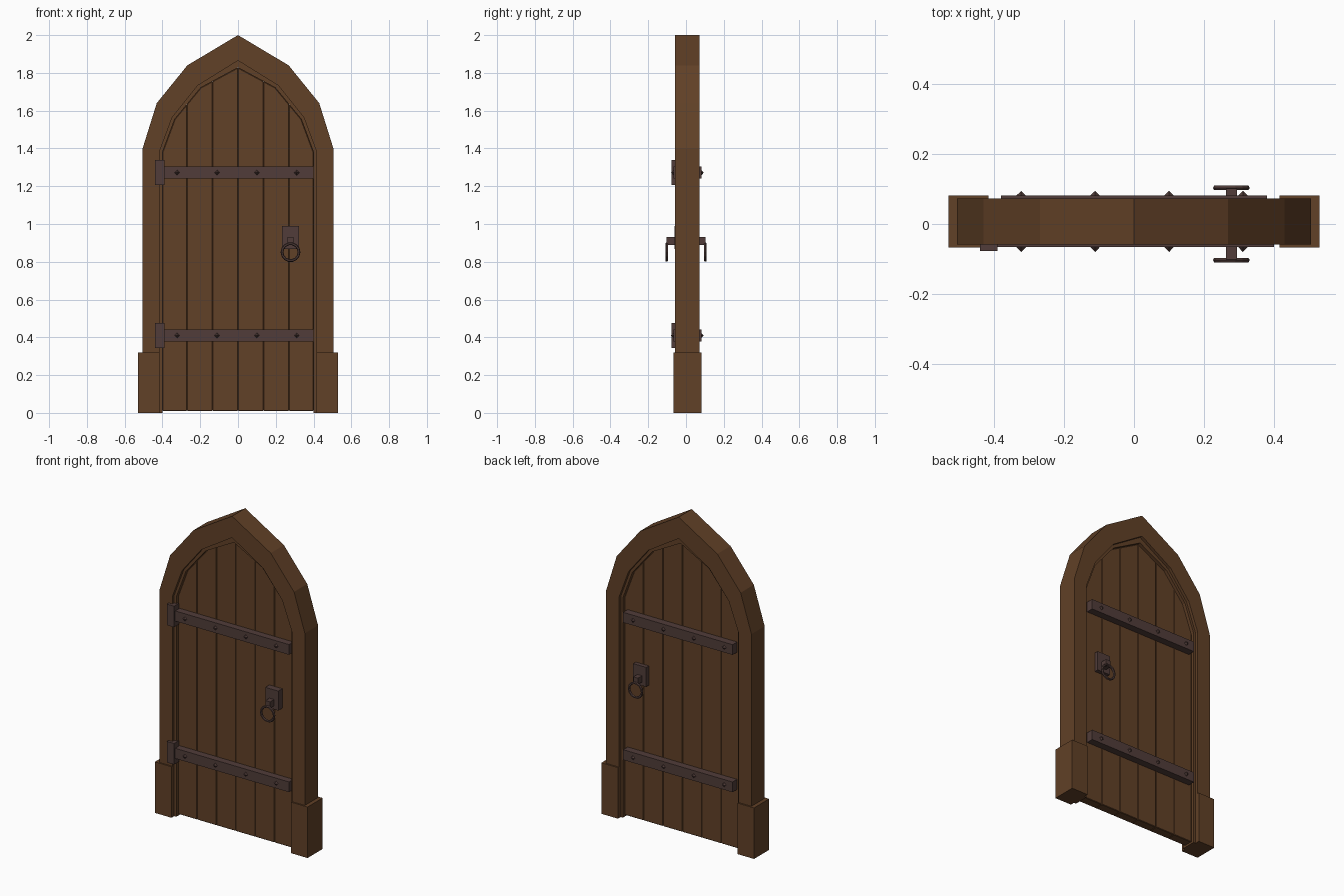
import bpy, bmesh, math
from mathutils import Matrix, Vector

cube = bpy.data.objects.get("Cube")
if cube:
    bpy.data.objects.remove(cube, do_unlink=True)


def material(name, rgb):
    m = bpy.data.materials.new(name)
    m.use_nodes = True
    m.diffuse_color = (*rgb, 1)
    m.node_tree.nodes["Principled BSDF"].inputs["Base Color"].default_value = (*rgb, 1)
    return m


WOOD = material("brown wood", (0.12, 0.052, 0.02))
IRON = material("dark iron", (0.082, 0.046, 0.041))


def finish(name, bm, mat):
    bmesh.ops.recalc_face_normals(bm, faces=bm.faces[:])
    me = bpy.data.meshes.new(name)
    bm.to_mesh(me)
    bm.free()
    me.materials.append(mat)
    ob = bpy.data.objects.new(name, me)
    bpy.context.collection.objects.link(ob)
    return ob


def prism(name, outline, y0, y1, mat):
    """Extrude an x-z outline from y0 to y1."""
    bm = bmesh.new()
    face = bm.faces.new([bm.verts.new((x, y0, z)) for x, z in outline])
    ext = bmesh.ops.extrude_face_region(bm, geom=[face])
    moved = [v for v in ext["geom"] if isinstance(v, bmesh.types.BMVert)]
    bmesh.ops.translate(bm, verts=moved, vec=(0, y1 - y0, 0))
    return finish(name, bm, mat)


def box(name, x0, x1, y0, y1, z0, z1, mat):
    return prism(name, [(x0, z0), (x1, z0), (x1, z1), (x0, z1)], y0, y1, mat)


def stud(name, x, y, z, direction, height):
    bm = bmesh.new()
    turn = Vector((0, direction, 0)).to_track_quat("Z", "Y").to_matrix().to_4x4()
    spot = Matrix.Translation((x, y + direction * height / 2, z))
    bmesh.ops.create_cone(bm, cap_ends=True, segments=4, radius1=0.014, radius2=0,
                          depth=height, matrix=spot @ turn)
    finish(name, bm, IRON)


# Right half outlines of the arch, from the floor up to the apex
OUTER = [(0.505, 0), (0.505, 1.40), (0.43, 1.64), (0.268, 1.84), (0, 2.0)]
INNER = [(0.415, 0), (0.415, 1.385), (0.348, 1.565), (0.213, 1.733), (0, 1.865)]
DOOR = [(0.40, 0), (0.40, 1.38), (0.335, 1.555), (0.197, 1.722), (0, 1.828)]

FRONT, BACK = -0.0585, 0.0725
DOOR_FRONT, DOOR_BACK = -0.022, 0.036


def ring_of_segments(name, out, inn, y0, y1):
    for side, s in (("left", 1), ("right", -1)):
        for i in range(len(out) - 1):
            quad = [out[i], out[i + 1], inn[i + 1], inn[i]]
            prism(f"{side}_{name}_{i + 1}", [(s * x, z) for x, z in quad], y0, y1, WOOD)


# Outer frame and the thin stop inside it
ring_of_segments("frame", OUTER, INNER, FRONT, BACK)
ring_of_segments("stop", INNER, DOOR, -0.04, 0.054)

# Plinth blocks
for side, s in (("left", 1), ("right", -1)):
    box(f"{side}_plinth", s * 0.415, s * 0.53, -0.067, 0.082, 0, 0.32, WOOD)


# Door planks, cut to the arch
def arch_height(x):
    x = abs(x)
    for (xa, za), (xb, zb) in zip(DOOR[1:], DOOR[2:]):
        if xb <= x <= xa:
            return za + (zb - za) * (xa - x) / (xa - xb)
    return DOOR[1][1]


edges = [-0.40, -0.27, -0.135, 0, 0.135, 0.27, 0.40]
corners = [s * x for x, z in DOOR[2:4] for s in (1, -1)]
for i, (a, b) in enumerate(zip(edges, edges[1:])):
    tops = sorted([a, b] + [c for c in corners if a < c < b], reverse=True)
    outline = [(a, 0.01), (b, 0.01)] + [(x, arch_height(x)) for x in tops]
    plank = prism(f"plank_{i + 1}", outline, DOOR_FRONT, DOOR_BACK, WOOD)
    bevel = plank.modifiers.new("worn_edges", "BEVEL")
    bevel.width = 0.003
    bevel.segments = 1

# Iron straps, hinge plates and studs on both faces
for level, z in (("lower", 0.41), ("upper", 1.272)):
    z0, z1 = z - 0.032, z + 0.032
    box(f"{level}_front_strap", -0.395, 0.40, -0.0655, DOOR_FRONT, z0, z1, IRON)
    box(f"{level}_back_strap", -0.38, 0.38, DOOR_BACK, 0.081, z0, z1, IRON)
    box(f"{level}_hinge_plate", -0.44, -0.39, -0.077, -0.03, z - 0.066, z + 0.066, IRON)
    for i in range(4):
        x = -0.322 + 0.211 * i
        stud(f"{level}_front_stud_{i + 1}", x, -0.0655, z, -1, 0.0145)
        stud(f"{level}_back_stud_{i + 1}", x, 0.081, z, 1, 0.0135)

# Ring handles on both faces
HX = 0.278
for face, s, surface in (("front", -1, DOOR_FRONT), ("back", 1, DOOR_BACK)):
    box(f"{face}_handle_plate", HX - 0.045, HX + 0.045, surface, s * 0.062, 0.868, 0.99, IRON)
    box(f"{face}_handle_stem", HX - 0.016, HX + 0.016, s * 0.05, s * 0.102, 0.89, 0.93, IRON)
    bpy.ops.mesh.primitive_torus_add(
        location=(HX, s * 0.103, 0.851), rotation=(math.pi / 2, 0, 0),
        major_segments=14, minor_segments=6, major_radius=0.045, minor_radius=0.0075)
    ring = bpy.context.object
    ring.name = f"{face}_handle_ring"
    ring.data.materials.append(IRON)
